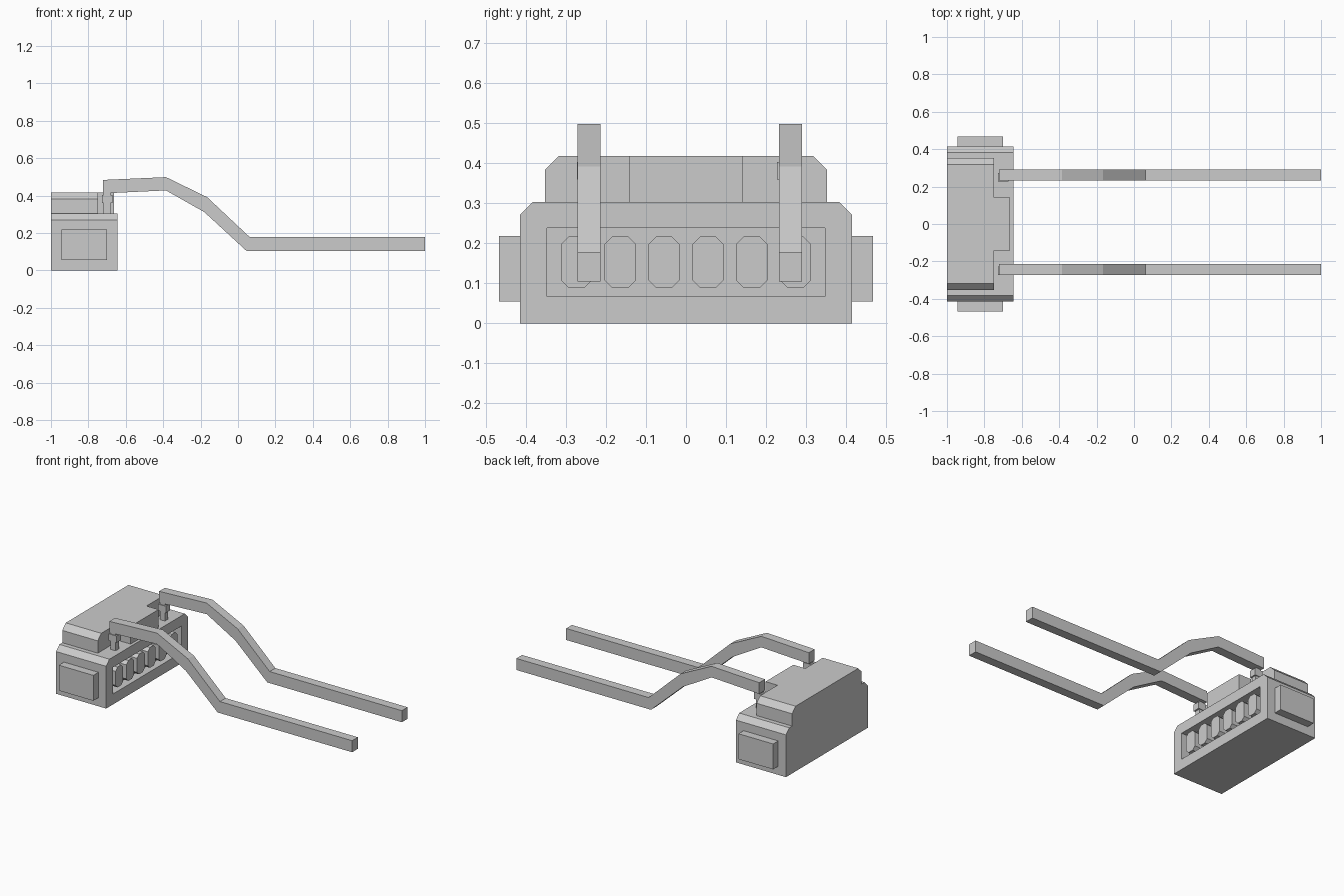
import bpy, bmesh

if "Cube" in bpy.data.objects:
    bpy.data.objects.remove(bpy.data.objects["Cube"])


def prism(name, pts, axis, a, b):
    """Extrude a 2D outline from a to b: axis 'x' takes (y, z), axis 'y' takes (x, z)."""
    bm = bmesh.new()
    place = (lambda p, q: (a, p, q)) if axis == 'x' else (lambda p, q: (p, a, q))
    face = bm.faces.new([bm.verts.new(place(p, q)) for p, q in pts])
    out = bmesh.ops.extrude_face_region(bm, geom=[face])
    move = (b - a, 0, 0) if axis == 'x' else (0, b - a, 0)
    bmesh.ops.translate(bm, vec=move,
                        verts=[v for v in out['geom'] if isinstance(v, bmesh.types.BMVert)])
    bmesh.ops.recalc_face_normals(bm, faces=bm.faces)
    mesh = bpy.data.meshes.new(name)
    bm.to_mesh(mesh)
    bm.free()
    obj = bpy.data.objects.new(name, mesh)
    bpy.context.collection.objects.link(obj)
    return obj


def box(name, x0, x1, y0, y1, z0, z1):
    return prism(name, [(y0, z0), (y1, z0), (y1, z1), (y0, z1)], 'x', x0, x1)


def shouldered(w, z0, z1, c):
    """Block outline with chamfered top corners."""
    return [(-w, z0), (w, z0), (w, z1 - c), (w - c, z1), (-w + c, z1), (-w, z1 - c)]


# Main housing with a recessed front window
body = prism("housing", shouldered(0.415, 0, 0.304, 0.033), 'x', -1, -0.645)
cutter = box("window_cutter", -0.705, -0.6, -0.347, 0.347, 0.067, 0.238)
cutter.hide_render = True
mod = body.modifiers.new("window", 'BOOLEAN')
mod.object = cutter
mod.operation = 'DIFFERENCE'
mod.solver = 'EXACT'
bpy.context.view_layer.objects.active = body
bpy.ops.object.modifier_apply(modifier=mod.name)
bpy.data.objects.remove(cutter)

# Upper block and its central tab
prism("upper_block", shouldered(0.353, 0.304, 0.418, 0.035), 'x', -1, -0.748)
box("upper_tab", -0.748, -0.663, -0.141, 0.141, 0.304, 0.418)

# Octagonal teeth inside the window
hw, hz, c, zc = 0.039, 0.065, 0.02, 0.153
for i in range(6):
    y = (i - 2.5) * 0.1095
    octagon = [(y + sy * p, zc + q) for sy, p, q in (
        (-1, hw - c, -hz), (1, hw - c, -hz), (1, hw, c - hz), (1, hw, hz - c),
        (1, hw - c, hz), (-1, hw - c, hz), (-1, hw, hz - c), (-1, hw, c - hz))]
    prism(f"tooth_{i + 1}", octagon, 'x', -0.705, -0.65)

# Side lugs, posts and cranked arms
arm = [(-0.723, 0.412), (-0.385, 0.428), (-0.18, 0.312), (0.045, 0.105), (1, 0.105),
       (1, 0.179), (0.062, 0.179), (-0.165, 0.392), (-0.385, 0.499), (-0.723, 0.484)]
for side, s in (("left", -1), ("right", 1)):
    box(f"side_lug_{side}", -0.945, -0.7, s * 0.41, s * 0.467, 0.055, 0.218)
    yp = s * 0.25
    box(f"post_{side}", -0.718, -0.682, yp - 0.017, yp + 0.017, 0.304, 0.42)
    box(f"post_head_{side}", -0.728, -0.672, yp - 0.022, yp + 0.022, 0.36, 0.403)
    ya = 0.0095 + s * 0.252
    prism(f"arm_{side}", arm, 'y', ya - 0.029, ya + 0.029)
